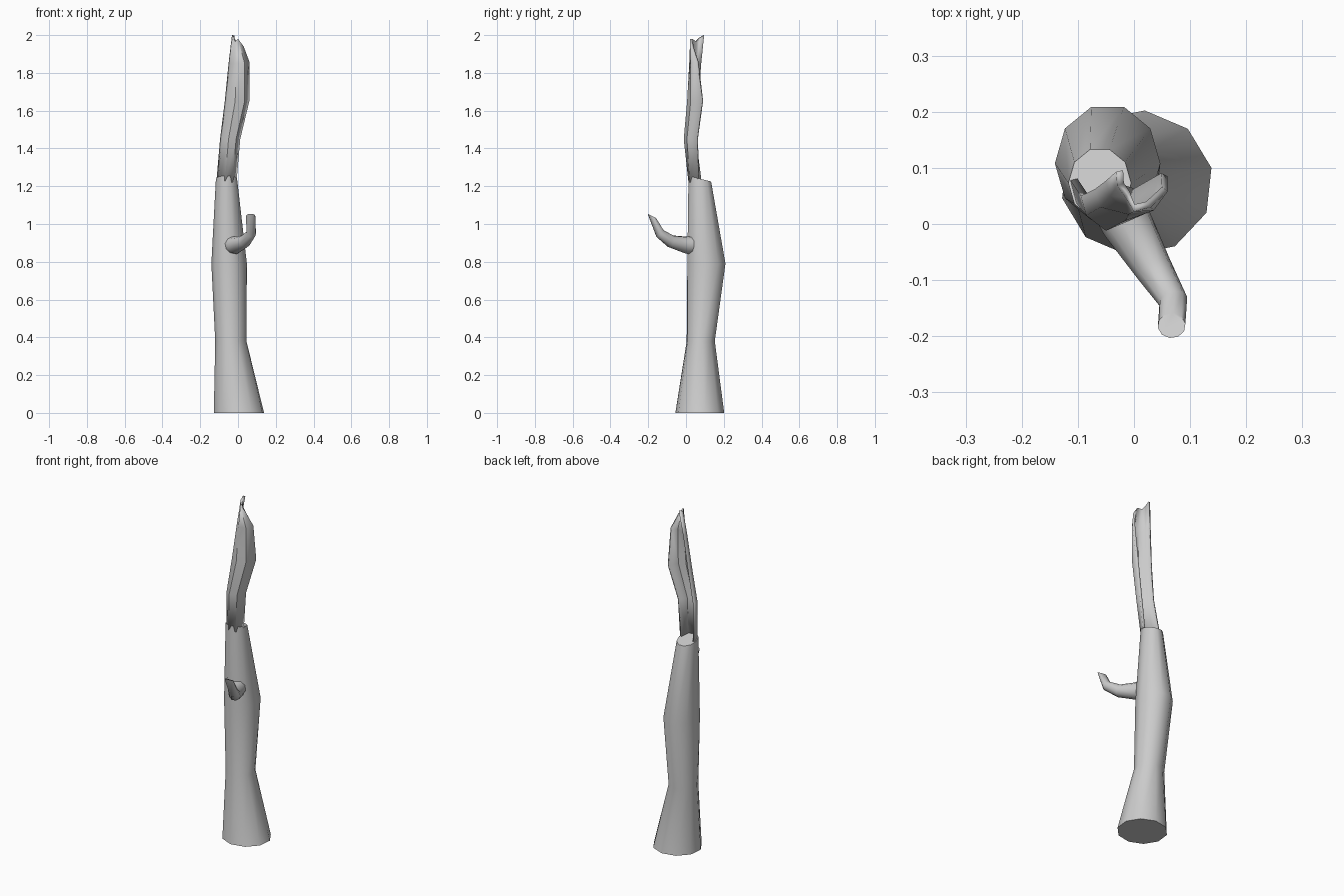
import bpy, bmesh, math
from mathutils import Vector

if "Cube" in bpy.data.objects:
    bpy.data.objects.remove(bpy.data.objects["Cube"])


def finish(name, bm, recalc=True):
    if recalc:
        bmesh.ops.recalc_face_normals(bm, faces=bm.faces)
    me = bpy.data.meshes.new(name)
    bm.to_mesh(me)
    bm.free()
    ob = bpy.data.objects.new(name, me)
    bpy.context.collection.objects.link(ob)
    bpy.ops.object.select_all(action='DESELECT')
    ob.select_set(True)
    bpy.context.view_layer.objects.active = ob
    bpy.ops.object.shade_smooth_by_angle(angle=math.radians(45))
    return ob


def bridge(bm, a, b):
    n = len(a)
    for i in range(n):
        j = (i + 1) % n
        bm.faces.new((a[i], a[j], b[j], b[i]))


def loft(name, rings):
    bm = bmesh.new()
    loops = [[bm.verts.new(p) for p in ring] for ring in rings]
    for a, b in zip(loops, loops[1:]):
        bridge(bm, a, b)
    bm.faces.new(loops[0])
    bm.faces.new(loops[-1])
    return finish(name, bm)


# Trunk: ten-sided, flared foot, sloping broken top
def trunk_ring(cx, cy, z, rx, ry, twist, slope=0.0):
    pts = []
    for i in range(10):
        a = math.radians(36 * i + twist)
        pts.append((cx + rx * math.cos(a), cy + ry * math.sin(a), z + slope * math.sin(a)))
    return pts


loft("trunk", [trunk_ring(*r) for r in (
    (0.005, 0.073, 0.0, 0.136, 0.13, 12),
    (-0.038, 0.078, 0.38, 0.083, 0.076, 6),
    (-0.047, 0.108, 0.79, 0.094, 0.106, 0),
    (-0.061, 0.073, 1.24, 0.056, 0.063, 0, -0.016))])


# Branch stub: tapered bent tube, cut at a slant
def branch_ring(centre, normal, r):
    q = Vector(normal).normalized()
    side = q.cross(Vector((0.8, 0.55, 0.15))).normalized()
    up = q.cross(side)
    return [Vector(centre) + r * (side * math.cos(a) + up * math.sin(a))
            for a in (math.tau * i / 10 for i in range(10))]


loft("branch", [branch_ring(*r) for r in (
    ((-0.035, 0.05, 0.89), (0.4, -0.9, 0), 0.05),
    ((-0.012, 0.0, 0.888), (0.45, -0.9, 0.05), 0.046),
    ((0.035, -0.08, 0.908), (0.5, -0.8, 0.35), 0.034),
    ((0.07, -0.138, 0.95), (0.2, -0.7, 0.7), 0.026),
    ((0.067, -0.181, 1.043), (0, 0.45, 0.9), 0.025))])

# Splintered shell: open arc facing the back, listed left edge to right edge
rows = (
    [(-.115, .080, 1.22), (-.105, .040, 1.22), (-.070, .013, 1.22), (-.030, .020, 1.22), (-.008, .065, 1.22)],
    [(-.095, .050, 1.45), (-.085, .015, 1.45), (-.050, -.012, 1.45), (-.010, .005, 1.45), (.012, .058, 1.45)],
    [(-.070, .062, 1.65), (-.060, .030, 1.65), (-.015, .006, 1.65), (.035, .025, 1.65), (.060, .085, 1.65)],
    [(-.050, .077, 1.85), (-.042, .050, 1.85), (-.010, .017, 1.85), (.035, .024, 1.85), (.060, .058, 1.86)],
    [(-.032, .093, 2.00), (-.030, .068, 1.985), (-.015, .047, 1.965), (.000, .022, 1.98), (.030, .030, 1.94)])
bm = bmesh.new()
grid = [[bm.verts.new(p) for p in row] for row in rows]
for a, b in zip(grid, grid[1:]):
    for i in range(4):
        bm.faces.new((a[i], a[i + 1], b[i + 1], b[i]))
shell = finish("splintered_shell", bm, recalc=False)
mod = shell.modifiers.new("thickness", 'SOLIDIFY')
mod.thickness = 0.013
mod.offset = -1
